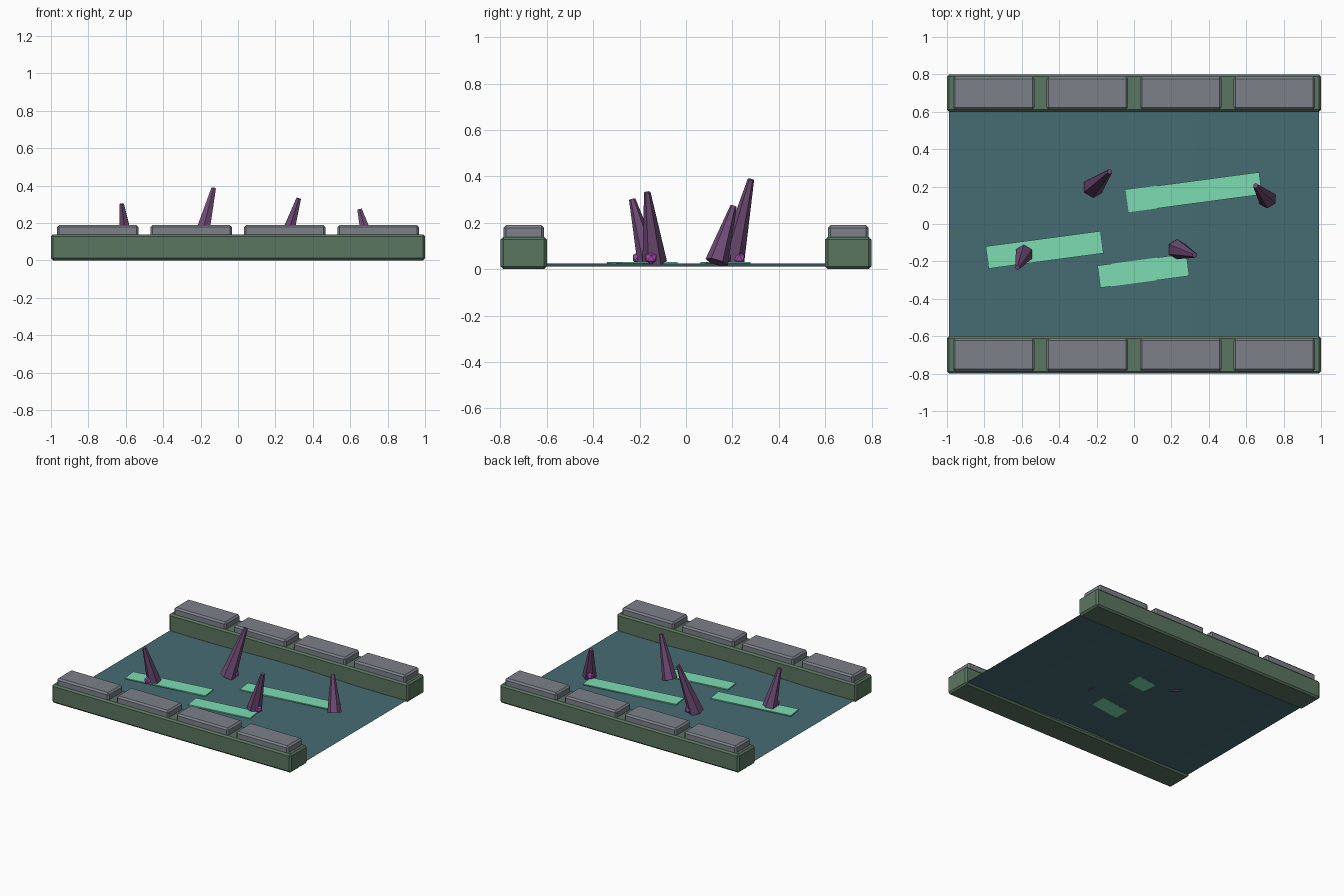
import bpy, bmesh, math
from mathutils import Vector, Matrix

if "Cube" in bpy.data.objects:
    bpy.data.objects.remove(bpy.data.objects["Cube"])


def material(name, rgb):
    m = bpy.data.materials.new(name)
    m.diffuse_color = (*rgb, 1)
    m.use_nodes = True
    m.node_tree.nodes["Principled BSDF"].inputs["Base Color"].default_value = m.diffuse_color
    return m


BANK = material("moss_green", (0.105, 0.18, 0.115))
STONE = material("stone_grey", (0.20, 0.22, 0.25))
WATER = material("murky_water", (0.06, 0.15, 0.17))
GLOW = material("glowing_current", (0.20, 0.72, 0.45))
CRYSTAL = material("dark_crystal", (0.16, 0.07, 0.18))
BUD = material("bright_crystal", (0.42, 0.08, 0.48))


def finish(name, bm, mat):
    me = bpy.data.meshes.new(name)
    bm.to_mesh(me)
    bm.free()
    me.materials.append(mat)
    ob = bpy.data.objects.new(name, me)
    bpy.context.collection.objects.link(ob)
    return ob


def box(name, center, size, mat, bevel=0.0, turn=0.0):
    bm = bmesh.new()
    bmesh.ops.create_cube(bm, size=1)
    bmesh.ops.scale(bm, vec=size, verts=bm.verts)
    if bevel:
        bmesh.ops.bevel(bm, geom=bm.edges[:], offset=bevel, segments=1,
                        affect='EDGES', profile=0.5)
    ob = finish(name, bm, mat)
    ob.location = center
    ob.rotation_euler.z = math.radians(turn)
    return ob


# Two banks, each capped with four stone slabs
for side, label in ((-1, "front"), (1, "back")):
    box(label + "_bank", (0, side * 0.7, 0.07), (2, 0.2, 0.14), BANK, 0.012)
    for i in range(4):
        box(f"{label}_stone_{i + 1}", (-0.75 + 0.5 * i, side * 0.7, 0.155),
            (0.436, 0.176, 0.07), STONE, 0.012)

# Gently rippled water sheet between the banks
bm = bmesh.new()
bmesh.ops.create_grid(bm, x_segments=24, y_segments=2, size=1)
for v in bm.verts:
    v.co.x *= 0.99
    v.co.y *= 0.61
    v.co.z = 0.018 + 0.007 * math.cos(2 * math.pi * v.co.x / 1.47)
finish("water", bm, WATER)

# Bright streaks of current lying on the water
for i, (x, y, length) in enumerate(((0.32, 0.17, 0.72), (-0.478, -0.138, 0.62),
                                    (0.05, -0.25, 0.48))):
    box(f"current_streak_{i + 1}", (x, y, 0.028), (length, 0.12, 0.008), GLOW, turn=7.6)

# Leaning six-sided crystals: base, tip, base radius, each with a bud beneath its lean
spikes = (
    ((-0.588, -0.16, 0.03), (-0.622, -0.232, 0.302), 0.050),
    ((-0.22, 0.195, 0.03), (-0.13, 0.28, 0.387), 0.056),
    ((0.23, -0.135, 0.03), (0.325, -0.167, 0.332), 0.053),
    ((0.715, 0.132, 0.03), (0.650, 0.205, 0.272), 0.050),
)
for i, (base, tip, radius) in enumerate(spikes):
    a, b = Vector(base), Vector(tip)
    axis = b - a
    bm = bmesh.new()
    bmesh.ops.create_cone(bm, cap_ends=True, segments=6, radius1=radius,
                          radius2=0.014, depth=axis.length)
    rot = Vector((0, 0, 1)).rotation_difference(axis).to_matrix().to_4x4()
    bm.transform(Matrix.Translation((a + b) / 2) @ rot)
    finish(f"crystal_{i + 1}", bm, CRYSTAL)

    lean = Vector((axis.x, axis.y, 0)).normalized()
    bm = bmesh.new()
    bmesh.ops.create_icosphere(bm, subdivisions=1, radius=0.028)
    bud = finish(f"crystal_bud_{i + 1}", bm, BUD)
    bud.location = Vector((a.x, a.y, 0.048)) + lean * 0.05
